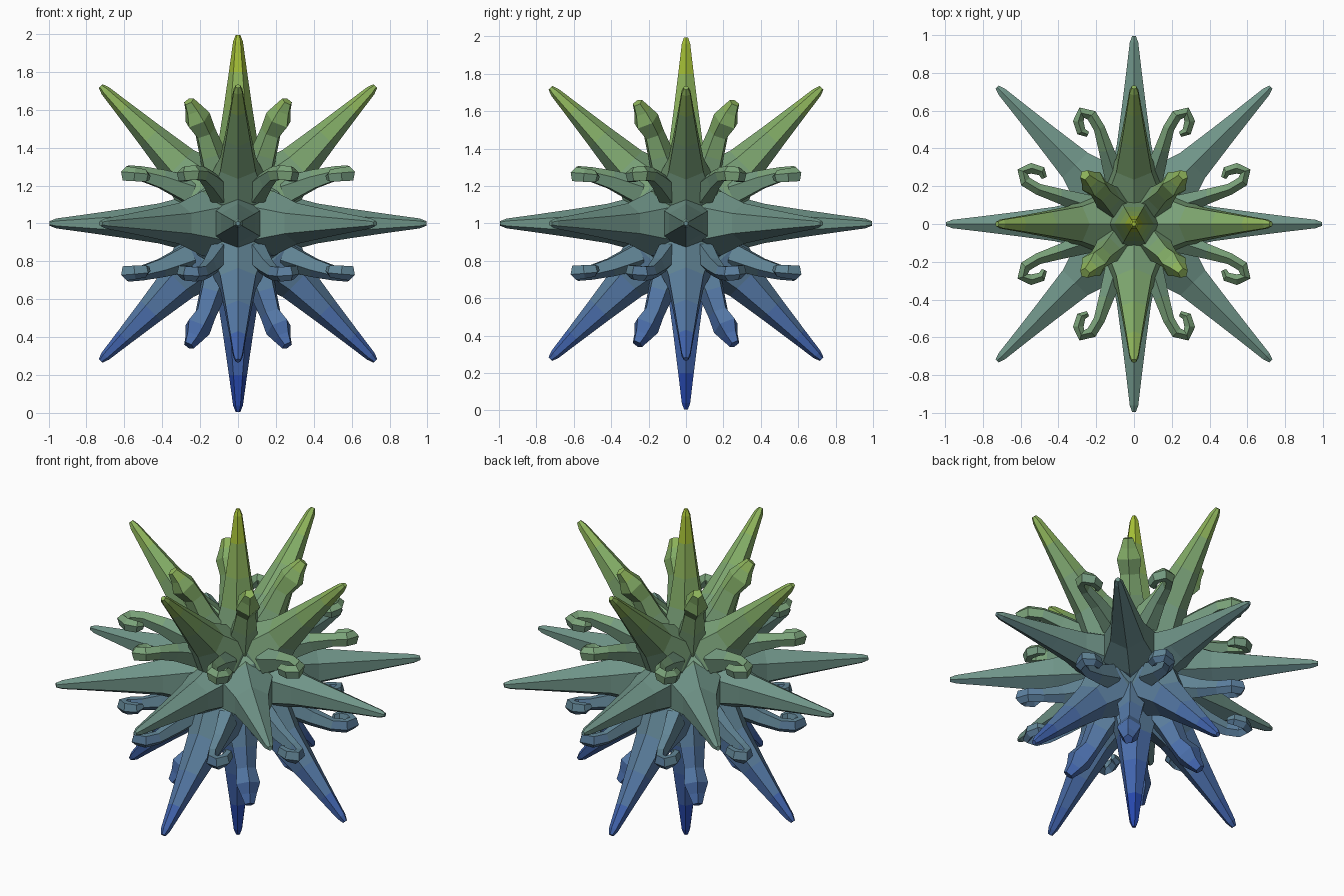
import bpy, bmesh, math, itertools
from mathutils import Vector

if "Cube" in bpy.data.objects:
    bpy.data.objects.remove(bpy.data.objects["Cube"])

C = Vector((0, 0, 1))

# Height gradient: blue at the bottom, teal in the middle, yellow-green on top
STOPS = [(0.0, (.012, .05, .42)), (0.4, (.065, .15, .42)), (1.0, (.15, .28, .26)),
         (1.6, (.24, .44, .13)), (2.0, (.40, .54, .02))]
BANDS = 16

def ramp(z):
    for (z0, a), (z1, b) in zip(STOPS, STOPS[1:]):
        if z <= z1:
            t = (z - z0) / (z1 - z0)
            return [p + (q - p) * t for p, q in zip(a, b)] + [1]
    return list(STOPS[-1][1]) + [1]

MATS = []
for i in range(BANDS):
    m = bpy.data.materials.new("height_tint_%02d" % i)
    m.diffuse_color = ramp((i + .5) * 2 / BANDS)
    m.use_nodes = True
    m.node_tree.nodes["Principled BSDF"].inputs["Base Color"].default_value = m.diffuse_color
    MATS.append(m)

def finish(bm, name):
    bmesh.ops.recalc_face_normals(bm, faces=bm.faces)
    for f in bm.faces:
        z = f.calc_center_median().z + 1
        f.material_index = max(0, min(BANDS - 1, int(z * BANDS / 2)))
    me = bpy.data.meshes.new(name)
    bm.to_mesh(me)
    bm.free()
    for m in MATS:
        me.materials.append(m)
    ob = bpy.data.objects.new(name, me)
    ob.location = C
    bpy.context.collection.objects.link(ob)

def tube(bm, path, radii, sides, ref, flat=1.0):
    """Faceted tapering tube; 'flat' scales the radius across ref."""
    path = [Vector(p) for p in path]
    rings = []
    for i, p in enumerate(path):
        d = (path[min(i + 1, len(path) - 1)] - path[max(i - 1, 0)]).normalized()
        u = Vector(ref)
        u = (u - d * u.dot(d)).normalized()
        v = d.cross(u)
        ring = []
        for k in range(sides):
            a = 2 * math.pi * k / sides
            ring.append(bm.verts.new(p + radii[i] * (u * math.cos(a) + v * math.sin(a) * flat)))
        rings.append(ring)
    for r0, r1 in zip(rings, rings[1:]):
        for k in range(sides):
            j = (k + 1) % sides
            bm.faces.new((r0[k], r0[j], r1[j], r1[k]))
    bm.faces.new(rings[0])
    bm.faces.new(rings[-1])

def spike(bm, direction, profile):
    d = Vector(direction).normalized()
    ref = (0, 0, 1) if abs(d.z) < .9 else (1, 0, 0)
    tube(bm, [d * s for s, r in profile], [r for s, r in profile], 6, ref)

# Core ball
bm = bmesh.new()
bmesh.ops.create_icosphere(bm, subdivisions=2, radius=.31)
finish(bm, "core")

# Six spikes along the axes
AXIS = [(.1, .17), (.25, .15), (.42, .105), (.6, .077), (.8, .048), (.96, .026), (.995, .012)]
bm = bmesh.new()
for ax in range(3):
    for s in (-1, 1):
        d = [0, 0, 0]
        d[ax] = s
        spike(bm, d, AXIS)
finish(bm, "axis_spikes")

# Twelve spikes between the axes
DIAG = [(.1, .19), (.27, .17), (.44, .108), (.65, .075), (.85, .046), (.99, .027), (1.025, .014)]
bm = bmesh.new()
for d in itertools.product((-1, 0, 1), repeat=3):
    if sum(map(abs, d)) == 2:
        spike(bm, d, DIAG)
finish(bm, "diagonal_spikes")

# Eight leafy shoots near the poles
SHOOT = [(.08, .08, .2), (.14, .14, .37), (.175, .175, .48), (.215, .215, .55),
         (.235, .235, .6), (.26, .26, .645)]
bm = bmesh.new()
for sx, sy, sz in itertools.product((-1, 1), repeat=3):
    tube(bm, [(x * sx, y * sy, z * sz) for x, y, z in SHOOT],
         [.11, .075, .06, .075, .05, .03], 5, (sx, sy, 0), .95)
finish(bm, "leaf_shoots")

# Sixteen curled tendrils, two beside each level diagonal, above and below
CURL = [(.1, .25, .17), (.15, .4, .23), (.185, .51, .26), (.225, .575, .265),
        (.275, .59, .26), (.295, .545, .255), (.28, .49, .25), (.245, .475, .245)]
bm = bmesh.new()
for sx, sy, sz in itertools.product((-1, 1), repeat=3):
    for swap in (False, True):
        pts = [((y if swap else x) * sx, (x if swap else y) * sy, z * sz) for x, y, z in CURL]
        tube(bm, pts, [.08, .055, .042, .042, .042, .04, .035, .02], 5, (0, 0, sz), .75)
finish(bm, "curled_tendrils")
